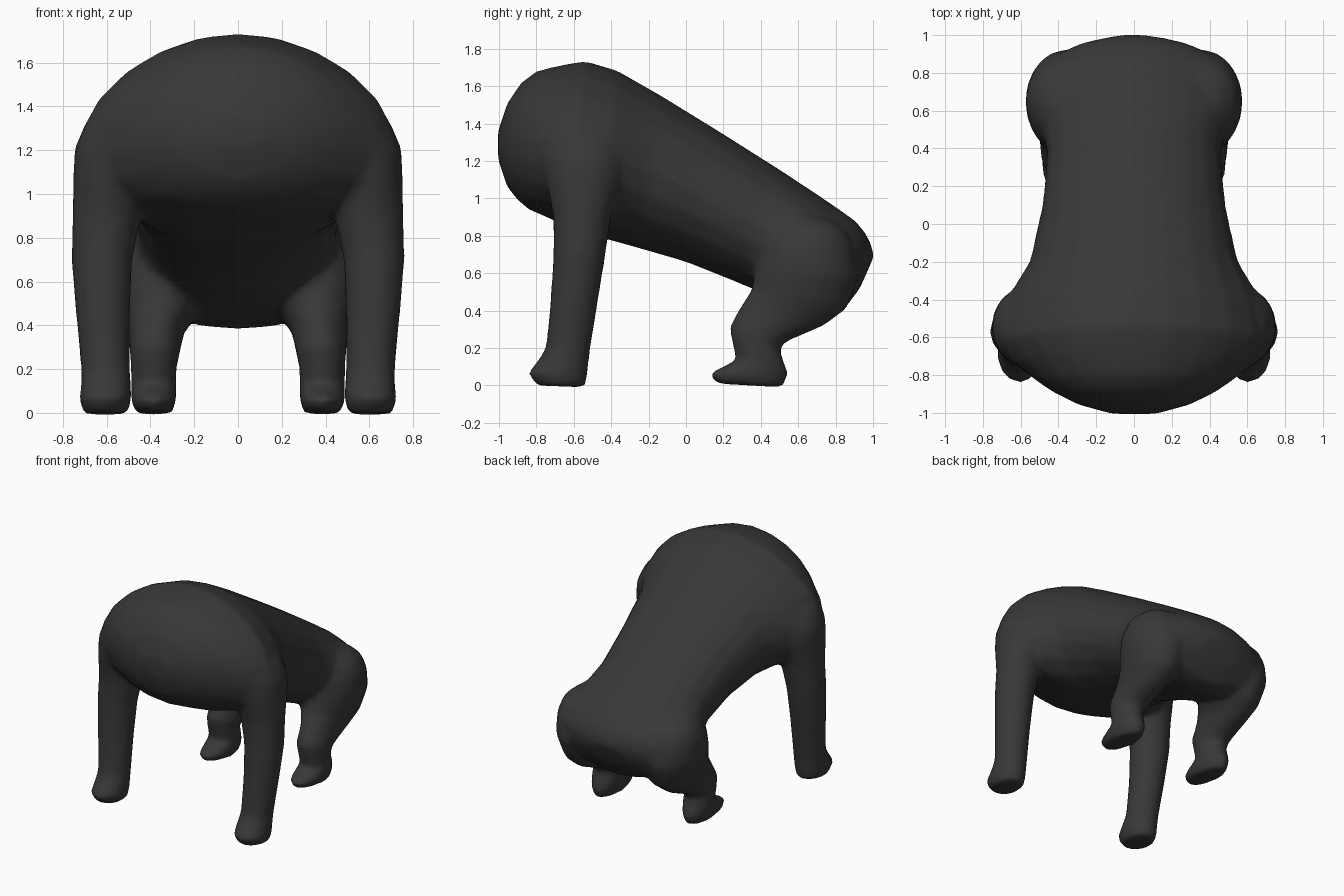
import bpy, bmesh, math

fur = bpy.data.materials.new("charcoal fur")
fur.diffuse_color = (0.04, 0.04, 0.04, 1)
SIDES = 20


def loft(bm, sections, side=1):
    """Skin rings; each is (y1, z1, y2, z2, centre x, half width[, taper to point 1])."""
    rings = []
    for y1, z1, y2, z2, cx, w, *taper in sections:
        k = taper[0] if taper else 0
        ring = []
        for i in range(SIDES):
            a = 2 * math.pi * i / SIDES
            c, s = math.cos(a), math.sin(a)
            ring.append(bm.verts.new((side * (cx + w * s * (1 - k * c)),
                                      (y1 + y2 + c * (y1 - y2)) / 2,
                                      (z1 + z2 + c * (z1 - z2)) / 2)))
        rings.append(ring)
    faces = [bm.faces.new(rings[0]), bm.faces.new(rings[-1][::-1])]
    for a, b in zip(rings, rings[1:]):
        for i in range(SIDES):
            j = (i + 1) % SIDES
            faces.append(bm.faces.new((a[i], b[i], b[j], a[j])))
    bmesh.ops.recalc_face_normals(bm, faces=faces)


# back line point, belly line point, centre, half width: chest to rump
torso = [
    (-1.005, 1.36, -1.005, 1.21, 0, .12),
    (-.955, 1.51, -.955, 1.06, 0, .30),
    (-.88, 1.62, -.90, .99, 0, .43, .05),
    (-.80, 1.68, -.84, .94, 0, .53, .1),
    (-.68, 1.71, -.77, .91, 0, .64, .15),
    (-.54, 1.735, -.68, .87, 0, .71, .17),
    (-.37, 1.685, -.42, .78, 0, .67, .15),
    (-.15, 1.56, -.24, .73, 0, .55, .06),
    (.20, 1.345, 0, .66, 0, .485),
    (.50, 1.155, .25, .56, 0, .46),
    (.72, 1.01, .42, .49, 0, .50),
    (.90, .885, .60, .42, 0, .515),
    (.96, .815, .73, .38, 0, .46),
    (.99, .755, .84, .40, 0, .34),
    (1.005, .69, .93, .52, 0, .16),
]
# shoulder to knuckles
arm = [
    (-.67, 1.44, -.42, 1.44, .44, .12),
    (-.75, 1.32, -.36, 1.32, .51, .19),
    (-.76, 1.21, -.33, 1.21, .56, .187),
    (-.75, 1.10, -.34, 1.10, .585, .168),
    (-.71, .90, -.40, .90, .60, .157),
    (-.71, .70, -.43, .70, .622, .14),
    (-.725, .45, -.47, .45, .617, .124),
    (-.75, .20, -.51, .20, .605, .112),
    (-.80, .12, -.52, .12, .603, .116),
    (-.85, .07, -.525, .05, .605, .12),
    (-.80, 0, -.54, -.01, .605, .10),
]
# hip, bent knee, ankle and forward-pointing foot
leg = [
    (.53, .91, .78, .89, .34, .11),
    (.45, .84, .86, .82, .36, .175),
    (.40, .74, .90, .73, .365, .208),
    (.37, .62, .925, .58, .365, .21),
    (.35, .51, .86, .41, .36, .18),
    (.29, .42, .74, .32, .375, .13),
    (.23, .31, .54, .235, .38, .115),
    (.25, .21, .50, .20, .385, .105),
    (.27, .135, .53, .11, .385, .105),
    (.12, .065, .55, .06, .385, .105),
    (.16, .01, .52, -.01, .385, .085),
]

bm = bmesh.new()
loft(bm, torso)
for side in (-1, 1):
    loft(bm, arm, side)
    loft(bm, leg, side)
mesh = bpy.data.meshes.new("ape_body")
bm.to_mesh(mesh)
bm.free()
mesh.materials.append(fur)
body = bpy.data.objects.new("ape_body", mesh)
bpy.context.collection.objects.link(body)

# fuse limbs with torso, soften the joins and reduce the mesh
remesh = body.modifiers.new("fuse", 'REMESH')
remesh.mode = 'VOXEL'
remesh.voxel_size = 0.02
remesh.use_smooth_shade = True
smooth = body.modifiers.new("soften", 'SMOOTH')
smooth.factor = 0.5
smooth.iterations = 10
reduce = body.modifiers.new("reduce", 'DECIMATE')
reduce.ratio = 0.15
